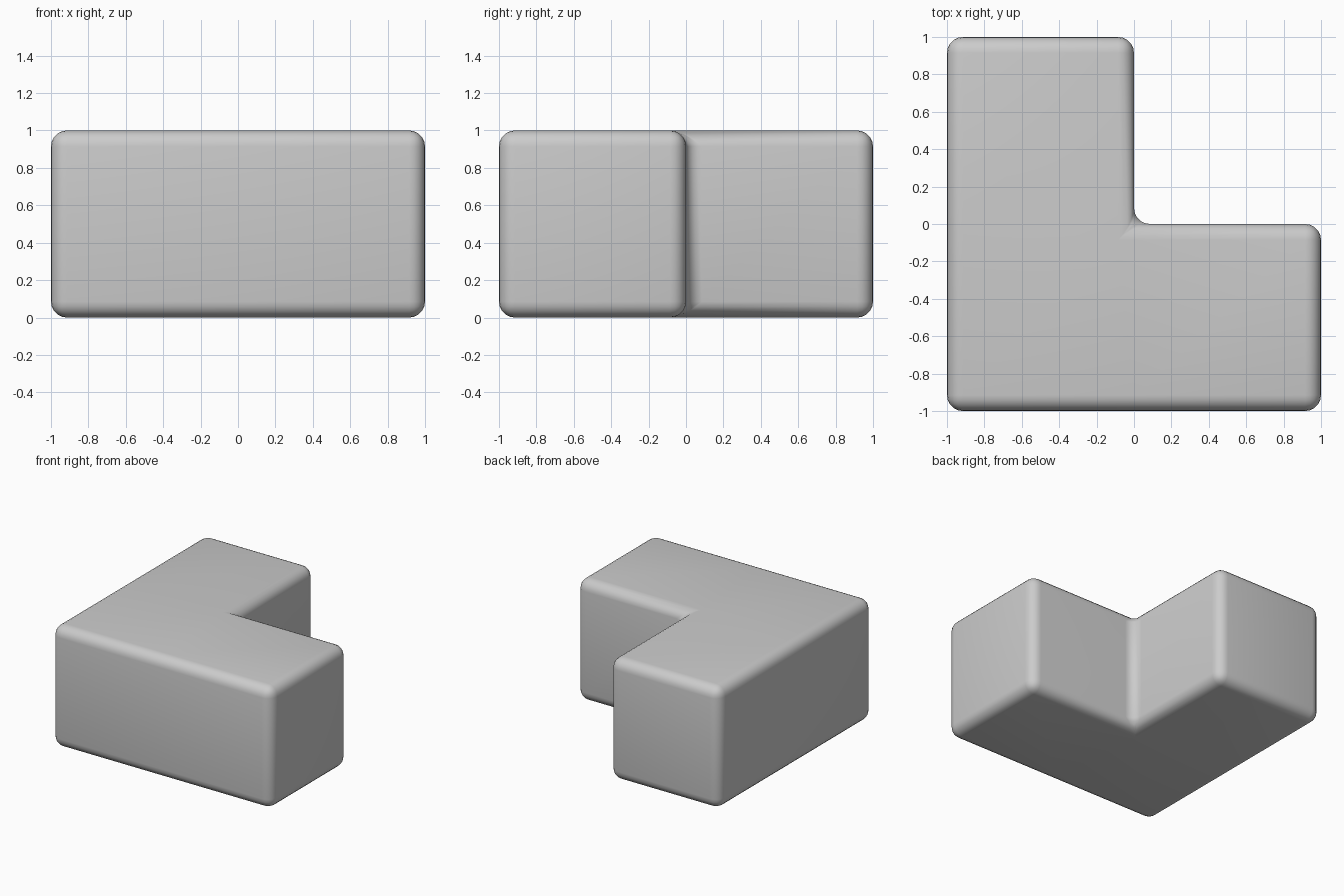
import bpy, bmesh

if "Cube" in bpy.data.objects:
    bpy.data.objects.remove(bpy.data.objects["Cube"])

# L-shaped footprint made of three unit squares
bm = bmesh.new()
for x, y in ((-1, -1), (0, -1), (-1, 0)):
    bm.faces.new([bm.verts.new((x + dx, y + dy, 0))
                  for dx, dy in ((0, 0), (1, 0), (1, 1), (0, 1))])
bmesh.ops.remove_doubles(bm, verts=bm.verts[:], dist=1e-4)

# Raise the footprint into a solid block, keeping the base
ext = bmesh.ops.extrude_face_region(bm, geom=bm.faces[:], use_keep_orig=True)
top = [g for g in ext["geom"] if isinstance(g, bmesh.types.BMVert)]
bmesh.ops.translate(bm, verts=top, vec=(0, 0, 1))
bmesh.ops.recalc_face_normals(bm, faces=bm.faces[:])

mesh = bpy.data.meshes.new("corner_block")
bm.to_mesh(mesh)
bm.free()
for p in mesh.polygons:
    p.use_smooth = True
block = bpy.data.objects.new("corner_block", mesh)
bpy.context.collection.objects.link(block)

# Rounded edges, inner corner included
bevel = block.modifiers.new("rounding", 'BEVEL')
bevel.width = 0.085
bevel.segments = 5
bevel.limit_method = 'ANGLE'
